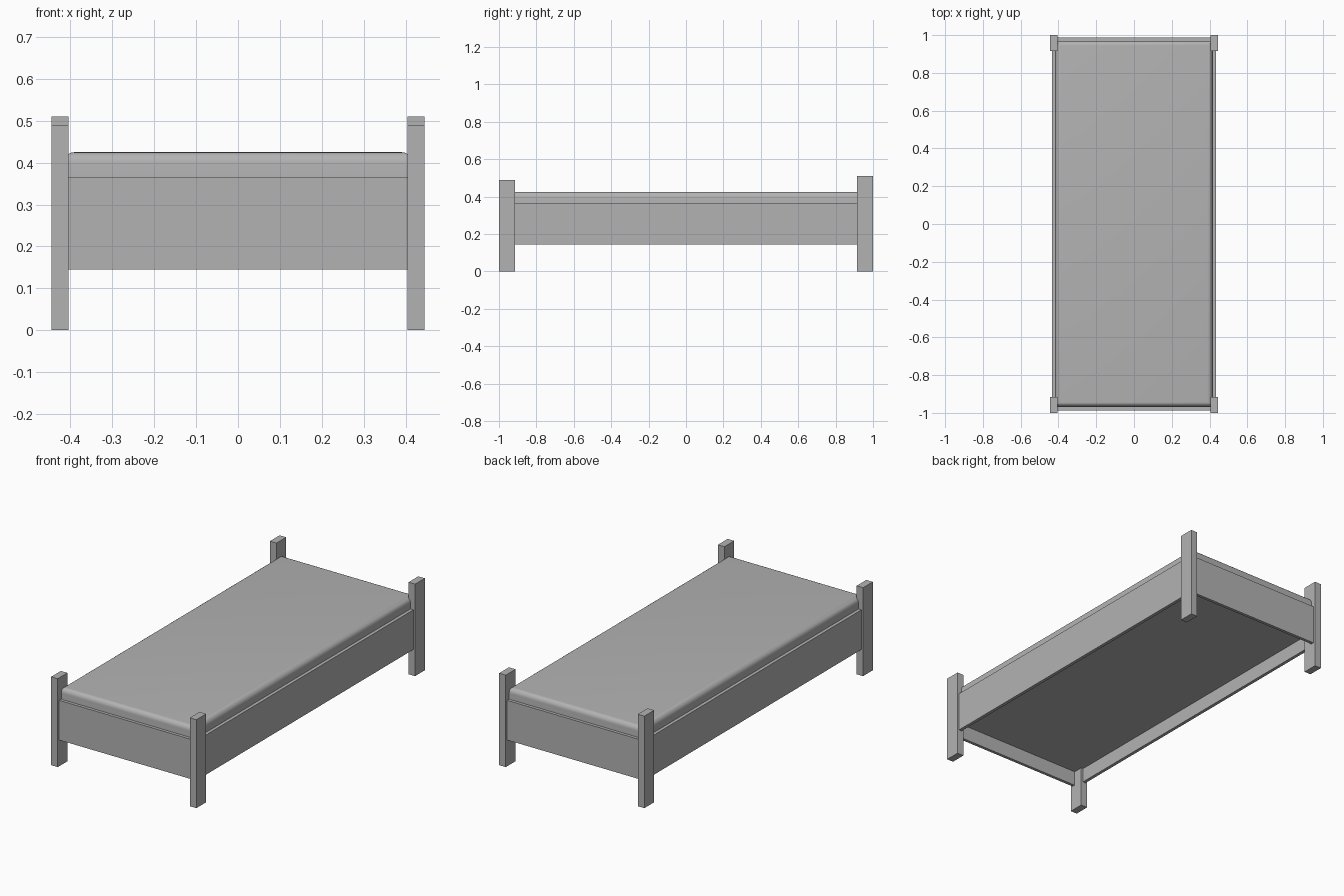
import bpy

cube = bpy.data.objects.get("Cube")
if cube:
    bpy.data.objects.remove(cube, do_unlink=True)

grey = bpy.data.materials.new("plain grey")
grey.use_nodes = True
colour = (0.45, 0.45, 0.45, 1)
grey.diffuse_color = colour
grey.node_tree.nodes["Principled BSDF"].inputs["Base Color"].default_value = colour


def box(name, x, y, z):
    """Add a box from its (low, high) extents on each axis."""
    spans = (x, y, z)
    bpy.ops.mesh.primitive_cube_add(size=1, location=[(a + b) / 2 for a, b in spans])
    ob = bpy.context.object
    ob.name = name
    ob.scale = [b - a for a, b in spans]
    bpy.ops.object.transform_apply(location=False, rotation=False, scale=True)
    ob.data.materials.append(grey)
    return ob


def span(side, near, far):
    return tuple(sorted((side * near, side * far)))


# Corner posts, slightly taller at the head
for end, y_side, height in (("foot", -1, 0.49), ("head", 1, 0.51)):
    for side, x_side in (("right", -1), ("left", 1)):
        box(f"{end}_post_{side}", span(x_side, 0.405, 0.445),
            span(y_side, 0.915, 1.0), (0, height))

# Side rails and end boards set between the posts
rail_z = (0.145, 0.365)
for side, s in (("right", -1), ("left", 1)):
    box(f"side_rail_{side}", span(s, 0.417, 0.435), (-0.92, 0.92), rail_z)
for end, s in (("foot", -1), ("head", 1)):
    box(f"{end}_board", (-0.41, 0.41), span(s, 0.97, 0.987), rail_z)

# Mattress with rounded edges
mattress = box("mattress", (-0.417, 0.417), (-0.968, 0.97), (0.225, 0.425))
top = mattress.data.attributes.new("bevel_weight_edge", "FLOAT", "EDGE")
for edge in mattress.data.edges:
    if all(mattress.data.vertices[v].co.z > 0 for v in edge.vertices):
        top.data[edge.index].value = 1
bevel = mattress.modifiers.new("rounded_top", "BEVEL")
bevel.limit_method = "WEIGHT"
bevel.width = 0.027
bevel.segments = 6
bpy.ops.object.modifier_apply(modifier=bevel.name)
bpy.ops.object.shade_smooth_by_angle()
